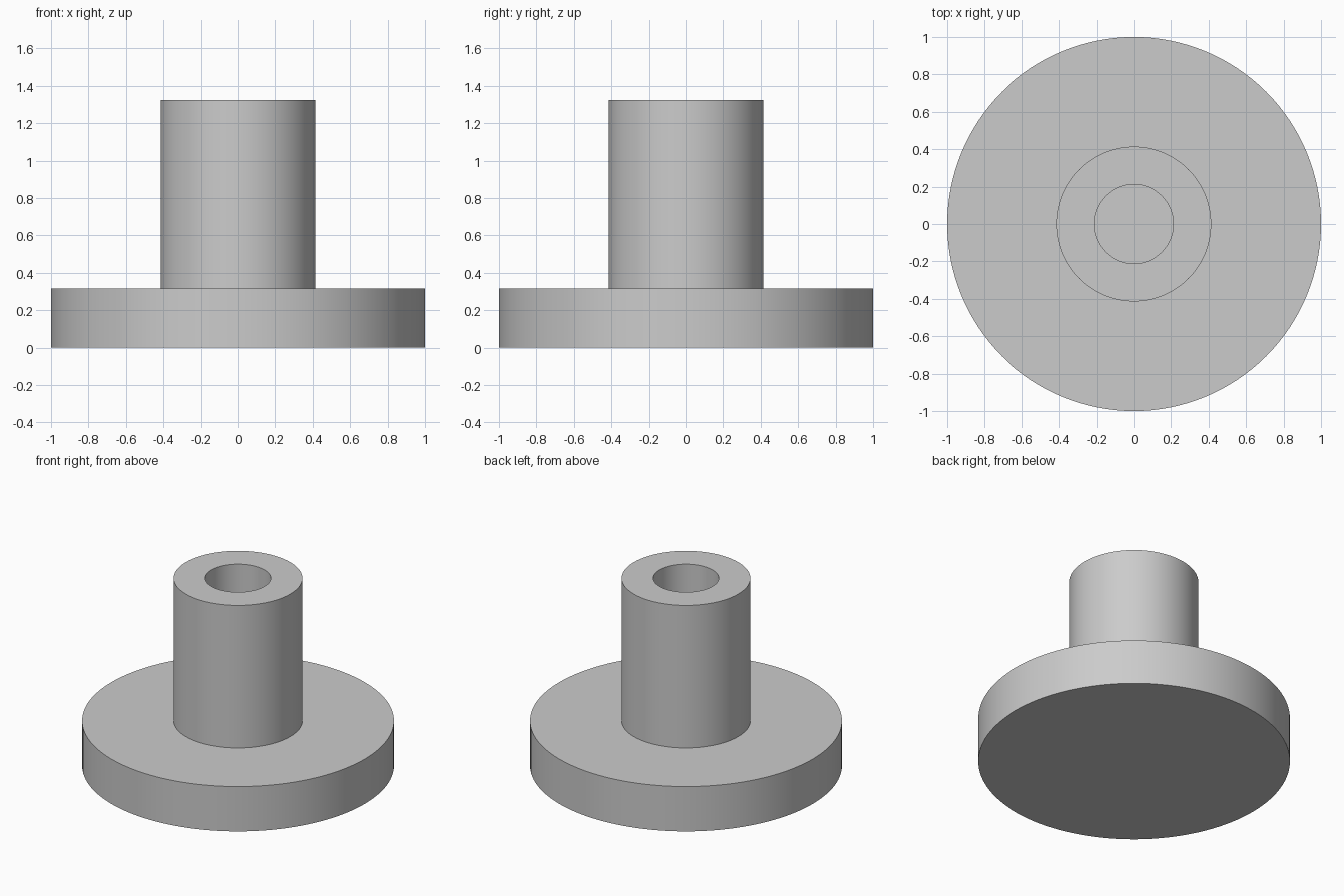
import bpy
import bmesh
import math

cube = bpy.data.objects.get("Cube")
if cube:
    bpy.data.objects.remove(cube, do_unlink=True)

SEGMENTS = 128
BASE_TOP = 0.317
TOP = 1.325

grey = bpy.data.materials.new("plain grey")
grey.use_nodes = True
colour = (0.6, 0.6, 0.6, 1)
grey.diffuse_color = colour
grey.node_tree.nodes["Principled BSDF"].inputs["Base Color"].default_value = colour


def lathe(name, profile):
    """Spin a (radius, height) profile around z into a closed solid."""
    bm = bmesh.new()
    verts = [bm.verts.new((r, 0, z)) for r, z in profile]
    edges = [bm.edges.new(pair) for pair in zip(verts, verts[1:])]
    bmesh.ops.spin(bm, geom=verts + edges, cent=(0, 0, 0), axis=(0, 0, 1),
                   angle=math.tau, steps=SEGMENTS, use_duplicate=False)
    bmesh.ops.remove_doubles(bm, verts=bm.verts, dist=0.0001)
    bmesh.ops.recalc_face_normals(bm, faces=bm.faces)
    mesh = bpy.data.meshes.new(name)
    bm.to_mesh(mesh)
    bm.free()
    mesh.materials.append(grey)
    obj = bpy.data.objects.new(name, mesh)
    bpy.context.collection.objects.link(obj)
    bpy.ops.object.select_all(action="DESELECT")
    obj.select_set(True)
    bpy.context.view_layer.objects.active = obj
    bpy.ops.object.shade_smooth_by_angle(angle=math.radians(30))
    return obj


# Round base, hollow stem and blind bore as one turned body
lathe("flanged_stem", [
    (0, 0), (1, 0), (1, BASE_TOP),
    (0.414, BASE_TOP), (0.414, TOP),
    (0.212, TOP), (0.212, BASE_TOP), (0, BASE_TOP),
])
